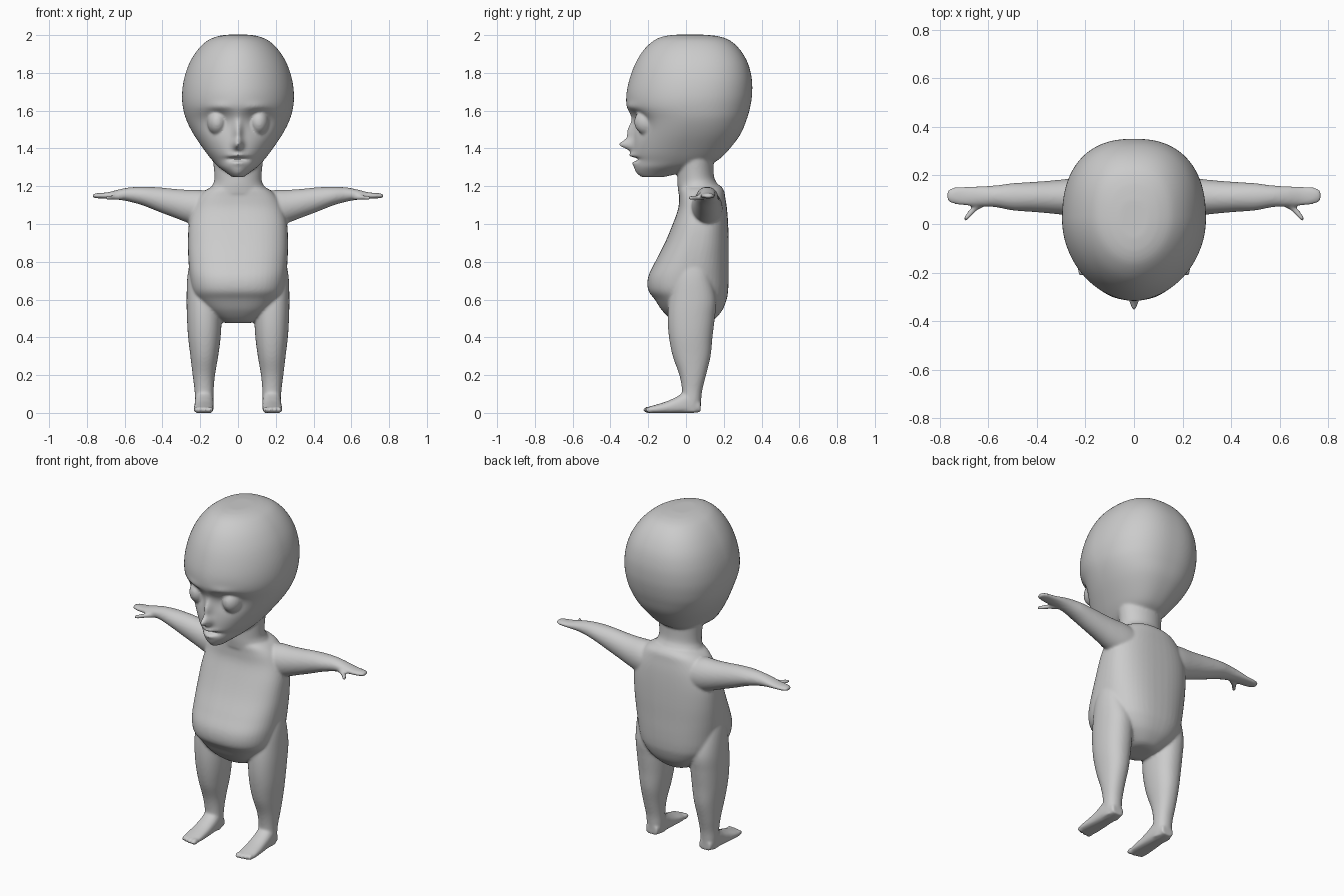
import bpy, bmesh
from math import sin, cos, pi, exp
from mathutils import Matrix, Vector

bm = bmesh.new()
AXES = {"x": lambda t, u, v: (t, u, v),
        "y": lambda t, u, v: (u, t, v),
        "z": lambda t, u, v: (u, v, t)}


def smooth_rows(rows, steps):
    """Catmull-Rom interpolation of the key cross-sections."""
    out = []
    for i in range(len(rows) - 1):
        p0, p1, p2 = rows[max(i - 1, 0)], rows[i], rows[i + 1]
        p3 = rows[min(i + 2, len(rows) - 1)]
        for k in range(steps):
            s = k / steps
            out.append([0.5 * (2 * b + (c - a) * s + (2 * a - 5 * b + 4 * c - d) * s * s
                               + (3 * b - a - 3 * c + d) * s ** 3)
                        for a, b, c, d in zip(p0, p1, p2, p3)])
    return out + [rows[-1]]


def loft(axis, rows, n_front=2.0, n_back=2.0, segs=48, steps=6, sides=(1,), shape=None):
    """Skin superellipse sections (position, u0, u1, v0, v1) along an axis."""
    for side in sides:
        rings = []
        for t, u0, u1, v0, v1 in smooth_rows(rows, steps):
            ring = []
            for k in range(segs):
                a = 2 * pi * k / segs
                c, s = cos(a), sin(a)
                e = 2 / (n_front if s < 0 else n_back)
                u = (u0 + u1) / 2 + (u1 - u0) / 2 * abs(c) ** e * (1 if c > 0 else -1)
                v = (v0 + v1) / 2 + (v1 - v0) / 2 * abs(s) ** e * (1 if s > 0 else -1)
                p = Vector(AXES[axis](t, u, v))
                if shape and s < 0:
                    p.y += shape(p)
                p.x *= side
                ring.append(bm.verts.new(p))
            rings.append(ring)
        for r0, r1 in zip(rings, rings[1:]):
            for k in range(segs):
                j = (k + 1) % segs
                bm.faces.new((r0[k], r0[j], r1[j], r1[k]))
        bm.faces.new(rings[0])
        bm.faces.new(rings[-1])


def ball(x, y, z, rx, ry, rz):
    """Mirrored pair of ellipsoids."""
    for side in (1, -1):
        m = Matrix.Translation((side * x, y, z)) @ Matrix.Diagonal((rx, ry, rz, 1))
        bmesh.ops.create_uvsphere(bm, u_segments=32, v_segments=20, radius=1, matrix=m)


def centred(rows):
    return [(z, -w, w, f, b) for z, w, f, b in rows]


# face relief: (x, z, width, height, push in y)
RELIEF = [(0, 1.42, .024, .026, -.068), (0, 1.485, .022, .055, -.036),   # nose
          (.11, 1.545, .07, .065, .03), (.10, 1.62, .06, .022, -.012),    # sockets, brows
          (0, 1.343, .055, .009, .035), (0, 1.364, .045, .012, -.02),     # mouth, upper lip
          (0, 1.322, .04, .012, -.012)]                                   # lower lip


def face(p):
    return sum(d * exp(-((abs(p.x) - x) / w) ** 2 - ((p.z - z) / h) ** 2)
               for x, z, w, h, d in RELIEF)


# head: (z, half width, front y, back y)
loft("z", centred([
    (1.248, .03, -.235, -.12), (1.27, .06, -.262, -.03), (1.30, .10, -.275, .07),
    (1.33, .13, -.275, .155), (1.38, .17, -.283, .215), (1.47, .232, -.28, .285),
    (1.55, .273, -.283, .32), (1.62, .292, -.313, .34), (1.69, .296, -.315, .35),
    (1.77, .285, -.298, .348), (1.85, .258, -.268, .328), (1.92, .215, -.225, .288),
    (1.97, .163, -.172, .235), (1.993, .11, -.12, .175), (2.002, .06, -.06, .1)]),
    1.9, 2.4, segs=160, steps=8, shape=face)
ball(.11, -.2, 1.54, .053, .074, .07)   # closed eyes

# neck
loft("z", centred([(1.16, .17, -.04, .195), (1.21, .133, -.045, .168),
                   (1.26, .125, -.045, .147), (1.4, .14, -.045, .147)]))

# torso with round belly
loft("z", centred([
    (.475, .06, -.02, .11), (.49, .10, -.07, .145), (.54, .17, -.125, .19),
    (.60, .22, -.165, .215), (.65, .243, -.2, .223), (.72, .255, -.2, .226),
    (.80, .262, -.163, .226), (.90, .265, -.112, .226), (1.0, .26, -.07, .223),
    (1.08, .24, -.042, .217), (1.14, .21, -.036, .208), (1.18, .17, -.036, .2),
    (1.205, .12, -.03, .18)]), 2.6, 2.5)

# arms with mitten hands: (x, y0, y1, z0, z1)
loft("x", [(.13, .02, .195, .98, 1.17), (.2, .025, .193, .985, 1.18),
           (.27, .035, .186, 1.008, 1.181), (.34, .043, .179, 1.035, 1.186),
           (.42, .05, .173, 1.065, 1.194), (.5, .056, .168, 1.097, 1.197),
           (.57, .069, .159, 1.117, 1.194), (.63, .072, .156, 1.128, 1.183),
           (.69, .075, .154, 1.133, 1.168), (.745, .083, .15, 1.136, 1.163),
           (.77, .098, .137, 1.14, 1.158)], sides=(1, -1))
# thumbs
loft("x", [(.61, .075, .11, 1.128, 1.167), (.65, .053, .086, 1.126, 1.156),
           (.68, .022, .056, 1.125, 1.151), (.698, .008, .032, 1.126, 1.148)],
     segs=20, sides=(1, -1))

# legs: (z, x0, x1, y0, y1)
loft("z", [(.82, .18, .25, -.02, .10), (.72, .13, .268, -.06, .13), (.6, .09, .272, -.09, .16),
           (.5, .087, .27, -.097, .152), (.4, .092, .264, -.09, .14), (.3, .105, .252, -.07, .13),
           (.2, .122, .24, -.035, .106), (.12, .129, .23, -.021, .086),
           (.06, .13, .227, -.025, .08), (.005, .135, .222, -.04, .076)],
     2.2, 2.2, sides=(1, -1))
# feet: (y, x0, x1, z0, z1)
loft("y", [(.078, .14, .215, .004, .06), (.02, .13, .227, -.001, .12), (-.05, .129, .23, -.001, .085),
           (-.1, .129, .233, -.001, .062), (-.16, .13, .235, -.001, .043),
           (-.2, .138, .23, 0, .032)], 3.2, 2.2, sides=(1, -1))
# toes
for x, y, r in ((.148, -.2, .017), (.175, -.2, .012), (.197, -.195, .012), (.219, -.188, .012)):
    ball(x, y, .016, r, .027, .017)

# fuse everything into one soft skin
bmesh.ops.recalc_face_normals(bm, faces=bm.faces)
mesh = bpy.data.meshes.new("figure_body")
bm.to_mesh(mesh)
bm.free()
body = bpy.data.objects.new("figure_body", mesh)
bpy.context.collection.objects.link(body)
skin = body.modifiers.new("fuse", 'REMESH')
skin.mode = 'VOXEL'
skin.voxel_size = .0075
skin.use_smooth_shade = True
soften = body.modifiers.new("soften", 'SMOOTH')
soften.factor = .5
soften.iterations = 6
